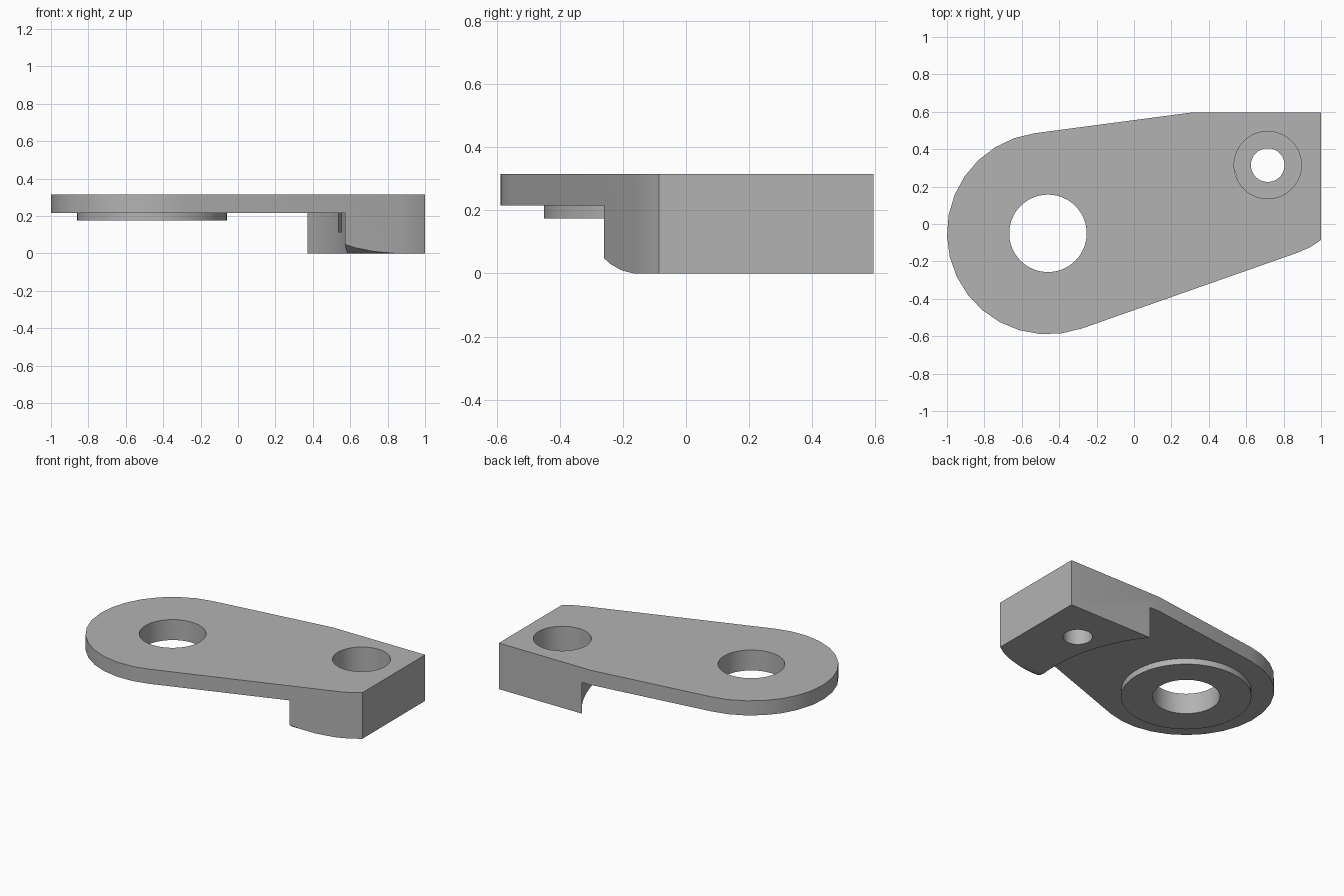
import bpy, bmesh, math
from mathutils import Vector

default = bpy.data.objects.get("Cube")
if default:
    bpy.data.objects.remove(default, do_unlink=True)

TOP, PLATE_BOTTOM, BOSS_BOTTOM = 0.315, 0.215, 0.175
PIVOT = Vector((-0.46, -0.05))
SCREW = Vector((0.715, 0.315))

grey = bpy.data.materials.new("grey")
grey.use_nodes = True
grey.diffuse_color = (0.45, 0.45, 0.45, 1)
grey.node_tree.nodes["Principled BSDF"].inputs["Base Color"].default_value = grey.diffuse_color


def prism(name, points, depth):
    """Extrude a closed loop of 3D points along a depth vector."""
    bm = bmesh.new()
    face = bm.faces.new([bm.verts.new(p) for p in points])
    new = bmesh.ops.extrude_face_region(bm, geom=[face])["geom"]
    bmesh.ops.translate(bm, vec=depth, verts=[v for v in new if isinstance(v, bmesh.types.BMVert)])
    bmesh.ops.recalc_face_normals(bm, faces=bm.faces)
    mesh = bpy.data.meshes.new(name)
    bm.to_mesh(mesh)
    bm.free()
    mesh.materials.append(grey)
    obj = bpy.data.objects.new(name, mesh)
    bpy.context.collection.objects.link(obj)
    return obj


def arc(center, radius, start, end, steps):
    angles = [math.radians(start + (end - start) * i / steps) for i in range(steps + 1)]
    return [(center.x + radius * math.cos(a), center.y + radius * math.sin(a)) for a in angles]


def cylinder(name, center, radius, z0, z1, sides=64):
    loop = arc(center, radius, 0, 360, sides)[:-1]
    return prism(name, [(x, y, z0) for x, y in loop], (0, 0, z1 - z0))


def combine(target, tool, operation):
    """Apply a boolean and discard the tool."""
    mod = target.modifiers.new(tool.name, "BOOLEAN")
    mod.operation, mod.solver, mod.object = operation, "EXACT", tool
    bpy.context.view_layer.objects.active = target
    bpy.ops.object.modifier_apply(modifier=mod.name)
    bpy.data.objects.remove(tool, do_unlink=True)


# Tapered arm outline: round end, straight sides, square mounting end
outline = arc(PIVOT, 0.54, 97.5, 289.5, 16)
outline += [(0.87, -0.155), (0.94, -0.125), (1, -0.085), (1, 0.595), (0.3, 0.595)]
bracket = prism("bracket_arm", [(x, y, 0) for x, y in outline], (0, 0, TOP))

# Relief under the arm leaves a mounting block with a concave wall
combine(bracket, cylinder("relief_cutter", PIVOT, 1.053, -0.1, PLATE_BOTTOM, 128), "DIFFERENCE")

# Rounded lower front corner of the block
corner = [(-0.165, 0), (-0.205, 0.01), (-0.24, 0.03), (-0.265, 0.053), (-0.3, 0.1), (-0.3, -0.1), (-0.165, -0.1)]
combine(bracket, prism("corner_cutter", [(0.4, y, z) for y, z in corner], (0.7, 0, 0)), "DIFFERENCE")

# Raised ring under the pivot, then pivot hole and counterbored screw hole
combine(bracket, cylinder("pivot_boss", PIVOT, 0.4, BOSS_BOTTOM, 0.25), "UNION")
combine(bracket, cylinder("pivot_hole", PIVOT, 0.207, -0.1, 0.5), "DIFFERENCE")
combine(bracket, cylinder("screw_hole", SCREW, 0.09, -0.1, 0.5), "DIFFERENCE")
combine(bracket, cylinder("counterbore", SCREW, 0.18, 0.115, 0.5), "DIFFERENCE")

bpy.ops.object.select_all(action="DESELECT")
bracket.select_set(True)
bpy.context.view_layer.objects.active = bracket
bpy.ops.object.shade_smooth_by_angle(angle=math.radians(30))
